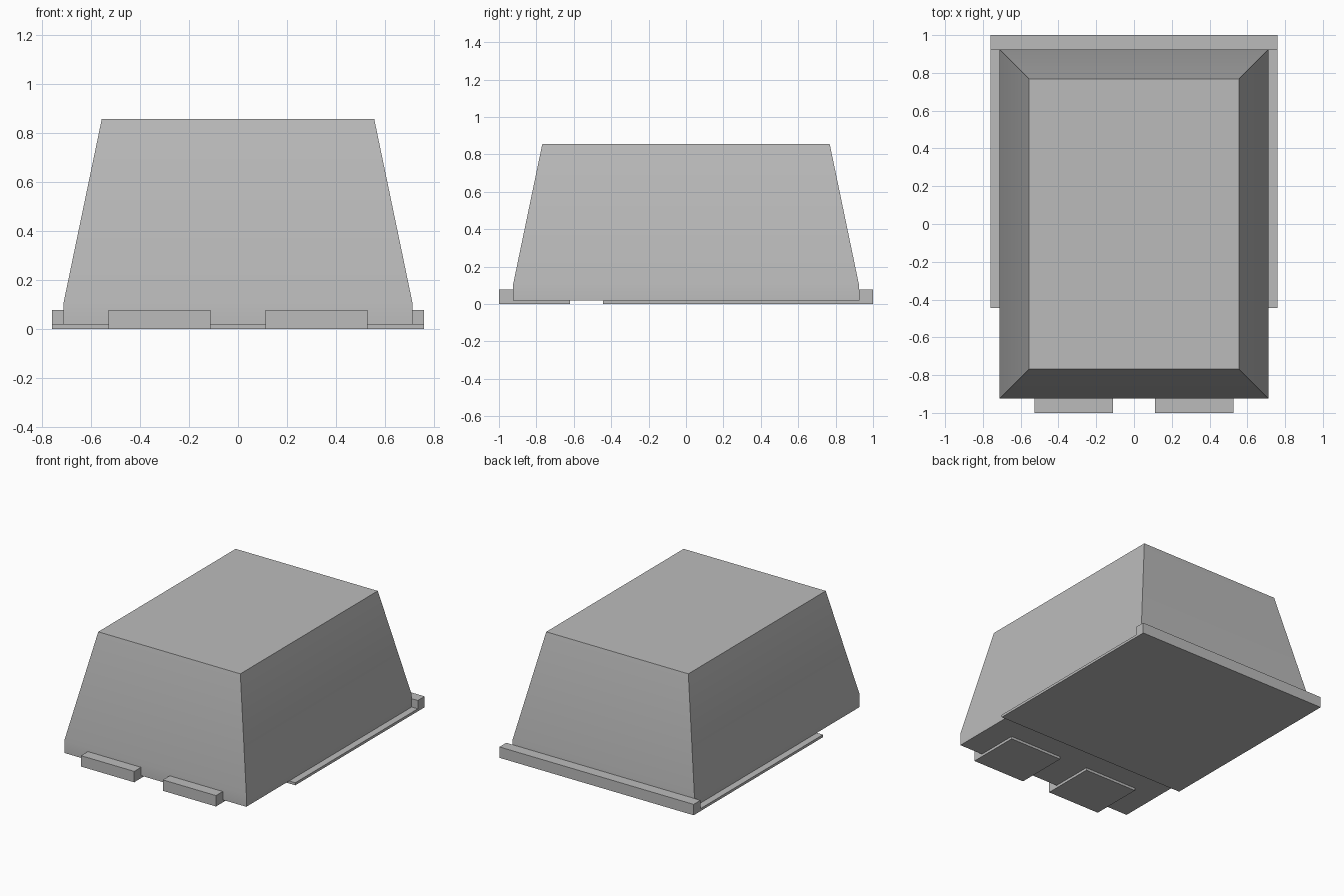
import bpy
import bmesh

cube = bpy.data.objects.get("Cube")
if cube:
    bpy.data.objects.remove(cube, do_unlink=True)

grey = bpy.data.materials.new("plain_grey")
grey.use_nodes = True
COLOUR = (0.5, 0.5, 0.5, 1)
grey.diffuse_color = COLOUR
grey.node_tree.nodes["Principled BSDF"].inputs["Base Color"].default_value = COLOUR


def finish(name, bm):
    bmesh.ops.recalc_face_normals(bm, faces=bm.faces)
    mesh = bpy.data.meshes.new(name)
    bm.to_mesh(mesh)
    bm.free()
    mesh.materials.append(grey)
    obj = bpy.data.objects.new(name, mesh)
    bpy.context.collection.objects.link(obj)
    return obj


def stacked_rings(name, rings):
    """Closed solid through centred rectangles (half x, half y, z)."""
    bm = bmesh.new()
    loops = [[bm.verts.new((sx * hx, sy * hy, z))
              for sx, sy in ((-1, -1), (1, -1), (1, 1), (-1, 1))]
             for hx, hy, z in rings]
    for low, high in zip(loops, loops[1:]):
        for i in range(4):
            j = (i + 1) % 4
            bm.faces.new((low[i], low[j], high[j], high[i]))
    bm.faces.new(loops[0][::-1])
    bm.faces.new(loops[-1])
    return finish(name, bm)


def bracket(name, x0, x1, profile):
    """L-shaped (y, z) profile extruded along x."""
    bm = bmesh.new()
    face = bm.faces.new([bm.verts.new((x0, y, z)) for y, z in profile])
    side = bmesh.ops.extrude_face_region(bm, geom=[face])
    verts = [g for g in side["geom"] if isinstance(g, bmesh.types.BMVert)]
    bmesh.ops.translate(bm, verts=verts, vec=(x1 - x0, 0, 0))
    return finish(name, bm)


def lipped_profile(inner, lip, outer):
    return [(inner, 0), (outer, 0), (outer, LIP), (lip, LIP), (lip, PLATE), (inner, PLATE)]


PLATE, LIP = 0.018, 0.077

# Tapered body with a short upright band at the bottom
body = stacked_rings("body", [(0.712, 0.924, PLATE), (0.712, 0.924, 0.107), (0.556, 0.768, 0.857)])
bpy.ops.object.select_all(action="DESELECT")
body.select_set(True)
bpy.context.view_layer.objects.active = body
bpy.ops.object.shade_smooth_by_angle()

# Wide rear base plate with its upturned lip
bracket("rear_base_plate", -0.76, 0.76, lipped_profile(-0.445, 0.924, 1))

# Pair of front clips
for side, sign in (("left", 1), ("right", -1)):
    bracket(f"front_clip_{side}", sign * 0.112, sign * 0.528, lipped_profile(-0.62, -0.924, -1))
